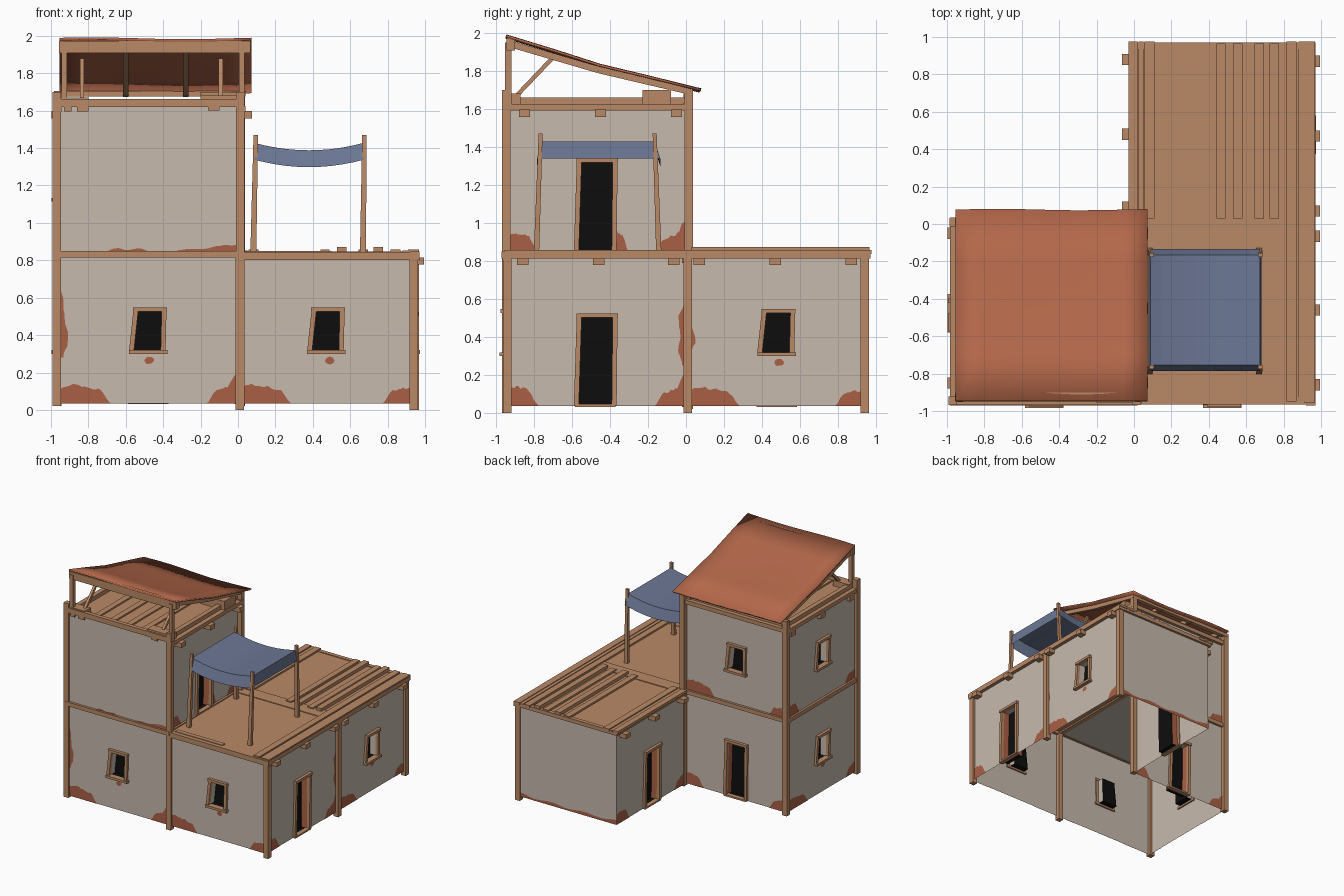
import bpy, math, random
from mathutils import Vector as V

if "Cube" in bpy.data.objects:
    bpy.data.objects.remove(bpy.data.objects["Cube"])
random.seed(4)

def mat(name, r, g, b):
    m = bpy.data.materials.new(name)
    m.diffuse_color = [((c / 255 + .055) / 1.055) ** 2.4 for c in (r, g, b)] + [1]
    m.use_nodes = True
    m.node_tree.nodes["Principled BSDF"].inputs["Base Color"].default_value = m.diffuse_color
    return m

PLASTER = mat("plaster", 199, 186, 173)
WOOD = mat("wood", 186, 138, 102)
BRICK = mat("brick", 170, 96, 69)
ROOF = mat("roof_red", 180, 104, 74)
CLOTH = mat("blue_cloth", 107, 119, 148)
BLACK = mat("dark_opening", 14, 13, 13)

def obj(name, verts, faces, mats, mi=None):
    me = bpy.data.meshes.new(name)
    me.from_pydata([tuple(v) for v in verts], [], faces)
    for m in mats:
        me.materials.append(m)
    for p, i in zip(me.polygons, mi or []):
        p.material_index = i
    o = bpy.data.objects.new(name, me)
    bpy.context.collection.objects.link(o)
    return o

def bars(name, items, m=WOOD):
    """One object of square timbers: (start, end, width, thickness[, end taper])."""
    vs, fs = [], []
    for p0, p1, w, t, *tp in items:
        p0, p1 = V(p0), V(p1)
        d = (p1 - p0).normalized()
        s = d.cross(V((0, 1, 0) if abs(d.z) > .95 else (0, 0, 1))).normalized()
        q, b = s.cross(d), len(vs)
        for p, k in ((p0, .5), (p1, .5 * (tp[0] if tp else 1))):
            vs += [p + s * w * k * i + q * t * k * j for i, j in ((-1, -1), (1, -1), (1, 1), (-1, 1))]
        fs += [[b + i for i in f] for f in ((3, 2, 1, 0), (4, 5, 6, 7), (0, 1, 5, 4),
                                            (1, 2, 6, 5), (2, 3, 7, 6), (3, 0, 4, 7))]
    return obj(name, vs, fs, [m])

def box(x0, x1, y0, y1, z0, z1):
    ym, zm = (y0 + y1) / 2, (z0 + z1) / 2
    return ((x0, ym, zm), (x1, ym, zm), y1 - y0, z1 - z0)

# Walls: a plaster panel, optional recessed opening with wood frame, brick patches
def wall(name, o, r, w, z0, z1, kind="", patches=()):
    o, r = V(o), V(r)
    n = r.cross(V((0, 0, 1)))
    P = lambda u, v, d=0: o + r * u + V((0, 0, v)) + n * d
    vs = [P(0, z0), P(w, z0), P(w, z1), P(0, z1)]
    if not kind:
        obj(name + "_wall", vs, [(0, 1, 2, 3)], [PLASTER])
    else:
        c, up = w / 2 + .005, z0 > .5 and .815 or 0
        if kind == "window":
            op = [(c - .08, .315 + up), (c + .065, .315 + up), (c + .07, .528 + up), (c - .057, .528 + up)]
        else:
            op = [(c - .095, z0 + .004), (c + .08, z0 + .004), (c + .085, .505 + up), (c - .08, .505 + up)]
        vs += [P(u, v) for u, v in op] + [P(u, v, -.06) for u, v in op]
        fs = [(i, (i + 1) % 4, 4 + (i + 1) % 4, 4 + i) for i in range(4)]
        fs += [(4 + i, 4 + (i + 1) % 4, 8 + (i + 1) % 4, 8 + i) for i in range(4)]
        side = 1 if kind == "door" else 0
        obj(name + "_wall", vs, fs + [(8, 9, 10, 11)], [PLASTER, BRICK, BLACK],
            [0, 0, 0, 0, 2, side, 0, side, 2])
        (a, av), (b, bv), (e, ev), (f, fv) = op
        k = .026
        items = [(P(a - .012, av, .006), P(f - .012, fv, .006), k, k),
                 (P(b + .012, bv, .006), P(e + .012, ev, .006), k, k),
                 (P(f - .027, fv + .008, .008), P(e + .027, ev + .008, .008), .036, .022)]
        if kind == "window":
            items.append((P(a - .025, av - .006, .01), P(b + .035, bv - .006, .01), .045, .02))
        else:
            items.append((P(a - .02, av, .0), P(b + .02, bv, .0), .04, .014))
        bars(name + "_" + kind + "_frame", items)
    for i, (edge, a, b, hs) in enumerate(patches):
        pts = []
        if edge == "spot":
            pts = [(a + .027 * math.cos(t * .524) * random.uniform(.8, 1.1),
                    b + .02 * math.sin(t * .524) * random.uniform(.8, 1.1)) for t in range(12)]
        else:
            m = 5 * (len(hs) - 1)
            prof = []
            for j in range(m + 1):
                k = min(j // 5, len(hs) - 2)
                t = j / 5 - k
                t = t * t * (3 - 2 * t)
                prof.append((a + (b - a) * j / m,
                             (hs[k] * (1 - t) + hs[k + 1] * t) * random.uniform(.93, 1.07)))
            pts = [(a, 0)] + prof + [(b, 0)]
            pts = {"bottom": [(u, z0 + h) for u, h in pts], "left": [(h, u) for u, h in pts],
                   "right": [(w - h, u) for u, h in pts]}[edge]
        if edge != "right" and edge != "spot":
            pts = pts[::-1] if edge == "bottom" else pts
        obj(f"{name}_brick_patch_{i}", [P(u, v, .003) for u, v in pts], [list(range(len(pts)))], [BRICK])

X0, X1, Y0, Y1, B = -.965, .94, -.95, .95, .035
L = ("bottom", 0, .29, [.08, .10, .09, .075, .0])
L2 = ("bottom", 0, .17, [.09, .10, .09, .01])
R = lambda w: ("bottom", w - .17, w, [0, .07, .09, .17])
R2 = lambda w: ("bottom", w - .17, w, [.0, .07, .08, .08])
S = ("spot", .49, .265, 0)
F, RT, BK, LF = (1, 0, 0), (0, 1, 0), (-1, 0, 0), (0, -1, 0)
wall("front_left", (X0, Y0, 0), F, .965, B, .83, "window",
     [L, R(.965), S, ("left", .28, .68, [.03, .06, .04, .03, .01])])
wall("front_right", (0, Y0, 0), F, .94, B, .83, "window", [L, R2(.94), S, ("left", .37, .46, [.01, .03, .01])])
wall("right_front", (X1, Y0, 0), RT, .95, B, .83, "door", [L2, R(.95), ("right", .25, .58, [.02, .04, .03, .04, .01])])
wall("right_back", (X1, 0, 0), RT, .95, B, .83, "window",
     [L, R2(.95), S, ("left", .3, .55, [.02, .05, .03, .01])])
wall("back", (X1, Y1, 0), BK, .94, B, .83, "", [("bottom", 0, .94, [.04, .015, .03, .015, .03, .02, .04])])
wall("inner_left", (0, Y1, 0), LF, .95, B, .83, "door", [L2, R(.95)])
wall("tower_back", (0, 0, 0), BK, .965, B, .83, "door", [L2, R(.965)])
wall("tower_left", (X0, 0, 0), LF, .95, B, .83, "window", [L, R(.965), S])
wall("upper_front", (X0, Y0, 0), F, .965, .845, 1.63, "",
     [("bottom", .25, .5, [.0, .02, .01, .02, .0]), ("bottom", .6, .965, [0, .015, .015, .035, .035])])
wall("upper_right", (0, Y0, 0), RT, .95, .845, 1.61, "door",
     [L2, R(.95), ("bottom", .58, .65, [.11, .09, .0])])
wall("upper_back", (0, 0, 0), BK, .965, .845, 1.61, "window", [L, R2(.965)])
wall("upper_left", (X0, 0, 0), LF, .95, .845, 1.61, "window", [L2, R2(.95)])

# Corner posts
bars("low_posts", [((x, y, 0), (x, y, .845), .045, .045) for x, y in
                   ((.94, -.94), (.945, .01), (.94, .94), (.01, -.945))])
bars("tower_posts", [((x, y, .02), (x, y, 1.70), .045, .045) for x, y in
                     ((-.97, -.945), (-.965, .01), (.015, .015), (.012, -.945))])

# Floor level beams
z = .832
bars("floor_beams", [box(-.98, .02, -.97, -.93, .815, .85), box(.02, .97, -.965, -.925, .802, .845),
                     box(.92, .97, -.97, .97, .812, .848), box(-.985, -.945, -.97, .02, .815, .85),
                     box(-.98, .02, -.02, .02, .815, .85), box(-.02, .02, -.95, .97, .815, .85),
                     box(0, .95, .935, .97, .815, .848), box(0, .95, -.02, .02, .79, .825)])
bars("tower_floor", [box(X0, 0, Y0, 0, .818, .83)], PLASTER)
bars("terrace_deck", [box(-.02, .95, -.94, .96, .828, .842)])

# Terrace planks
bars("terrace_planks", [box(x, x + .05, .03, .965, .84, h) for x, h in
                        ((.44, .858), (.53, .87), (.645, .858), (.725, .872))]
     + [box(.815, .87, -.95, .975, .835, .857), box(.88, .908, -.95, .975, .835, .853),
        box(.91, .967, -.955, .975, .835, .857), box(-.03, .02, .03, .975, .835, .857),
        box(.025, .05, .03, .975, .835, .852), box(.055, .11, .03, .975, .835, .857),
        box(0, .82, -.05, .07, .835, .848), box(.05, .5, -.93, -.89, .835, .85)])

# Protruding joist ends
J = (-.86, -.46, -.065)
bars("terrace_joist_ends", [box(.92, .995, y - .03, y + .03, .778, .816) for y in J + (.07, .47, .87)]
     + [box(-.065, .03, y - .03, y + .03, .778, .816) for y in (.09, .48, .88)])
bars("tower_joist_ends", [box(a, b, y - .03, y + .03, 1.557, 1.597) for y in (-.85, -.45, -.05)
                          for a, b in ((-.998, -.94), (-.02, .075))])

# Tower top deck, rim and loose blocks
bars("tower_deck", [box(X0, .0, Y0, 0, 1.60, 1.622)])
bars("tower_rim", [box(.0, .04, -.965, .02, 1.592, 1.625), box(-.985, -.945, -.965, .02, 1.592, 1.625),
                   box(-.97, .03, -.015, .025, 1.595, 1.63), box(-.965, .03, -.965, -.93, 1.62, 1.663),
                   box(-.04, 0, -.95, 0, 1.625, 1.66), box(-.95, -.91, -.95, 0, 1.625, 1.66),
                   box(-.94, 0, -.05, -.01, 1.625, 1.66)])
bars("tower_blocks", [box(-.2, .03, -.23, -.08, 1.62, 1.70), box(-.95, -.8, -.955, -.87, 1.62, 1.67),
                      box(-.2, .02, -.955, -.87, 1.62, 1.68),
                      box(-.93, -.89, -.962, -.94, 1.595, 1.625), box(-.86, -.80, -.962, -.94, 1.595, 1.625),
                      box(-.16, -.1, -.962, -.94, 1.6, 1.625)])
bars("tower_deck_planks", [box(x, x + .05, -.93, -.05, 1.615, 1.635) for x in (-.75, -.6, -.45, -.3)])

# Roof frame: front posts, purlins, rafters and braces
bars("roof_frame", [((x, -.935, 1.62), (x, -.935, 1.95), .03, .035) for x in (-.93, .02)]
     + [((x, -.91, 1.65), (x, -.70, 1.87), .022, .022) for x in (-.835, -.092)]
     + [box(-.957, .068, -.945, -.9, 1.908, 1.972), box(-.985, .04, .0, .035, 1.675, 1.705)]
     + [((x, a, za), (x, b, zb), .03, .035) for x in (-.93, -.6, -.28, .02)
        for a, za, b, zb in ((-.92, 1.94, -.46, 1.805), (-.46, 1.805, .03, 1.69))])

# Sagging lean-to roof sheet
ys = [(-.945, 1.987), (-.7, 1.912), (-.45, 1.832), (-.2, 1.772), (.077, 1.703)]
N = 9
rv = [(-.955 + 1.027 * i / (N - 1), y + .004 * math.sin(i * .9) * (y > 0),
       h + .005 * math.sin(i * .8 + .5)) for y, h in ys for i in range(N)]
rf = [(j * N + i, j * N + i + 1, j * N + N + i + 1, j * N + N + i) for j in range(4) for i in range(N - 1)]
roof = obj("roof_sheet", rv, rf, [ROOF])
s = roof.modifiers.new("thickness", "SOLIDIFY")
s.thickness, s.offset = .013, -1
for p in roof.data.polygons:
    p.use_smooth = True

# Awning: sagging cloth with hanging sides
M = 10
cv, cf = [], []
for i in range(M + 1):
    t = 2 * i / M - 1
    x, d = .38 + .293 * t, -.04 * (1 - t * t)
    cv += [(x, -.785, 1.338 + d), (x, -.755, 1.428 + d), (x, -.165, 1.428 + d), (x, -.135, 1.338 + d)]
    if i:
        b = 4 * i
        cf += [(b - 4 + k, b + k, b + k + 1, b - 3 + k) for k in range(3)]
for b, dx in ((0, -.01), (4 * M, .01)):
    k = len(cv)
    x = cv[b][0]
    cv += [(x + dx, -.785, 1.338), (x + dx, -.135, 1.338)]
    cf.append((b + 1, b + 2, k + 1, k) if dx < 0 else (b + 2, b + 1, k, k + 1))
obj("awning_cloth", cv, cf, [CLOTH])
bars("awning_poles", [((x0, y0, .84), (x1, y1, 1.47), .032, .028, .75) for x0, x1 in ((.082, .095), (.668, .676))
                      for y0, y1 in ((-.787, -.765), (-.143, -.165))])
